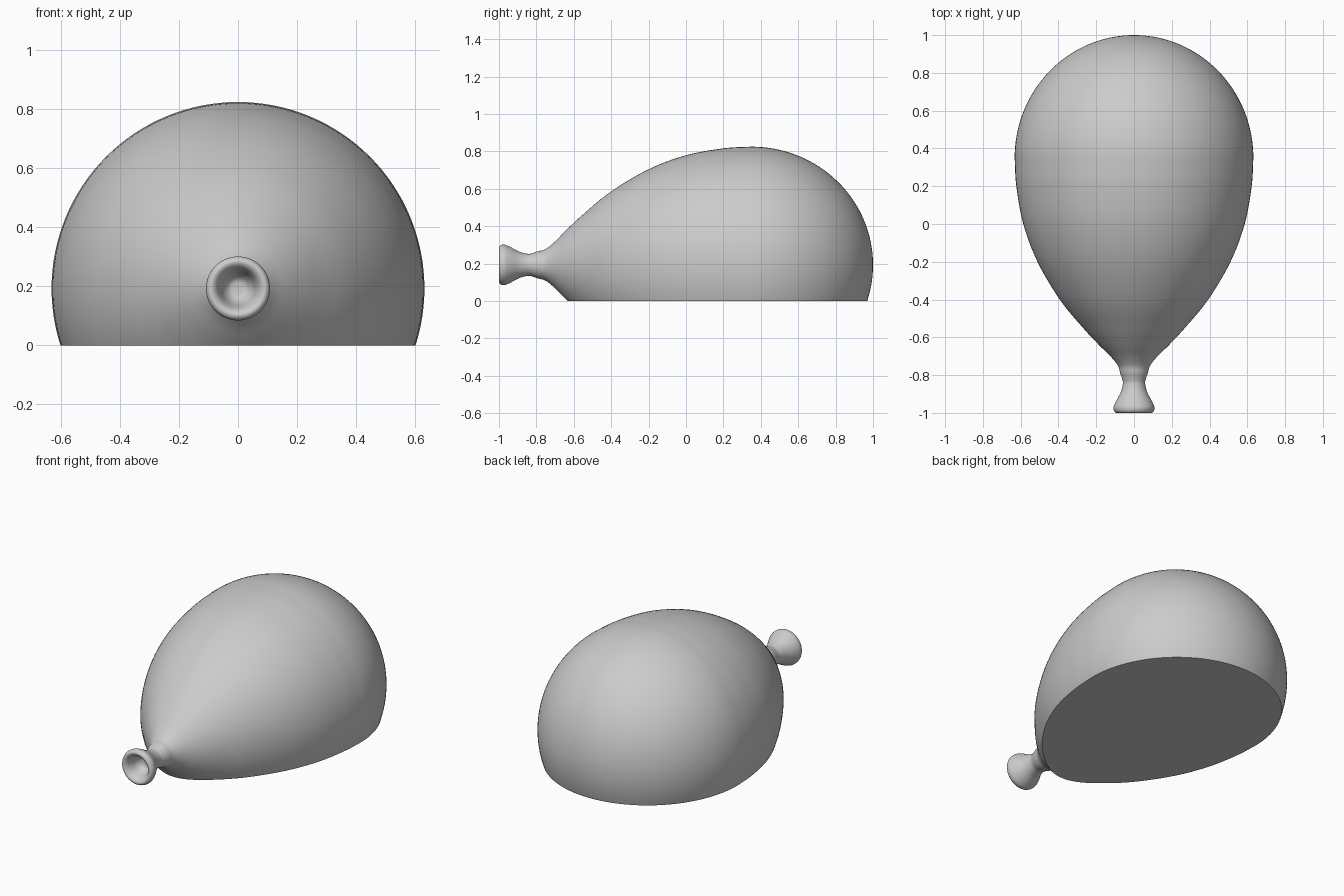
import bpy, bmesh, math
from mathutils import Vector, Matrix

cube = bpy.data.objects.get("Cube")
if cube:
    bpy.data.objects.remove(cube, do_unlink=True)

AXIS_Z = 0.193
SEGMENTS = 128


def make_material(name, value):
    mat = bpy.data.materials.new(name)
    mat.use_nodes = True
    color = (value, value, value, 1)
    mat.diffuse_color = color
    mat.node_tree.nodes["Principled BSDF"].inputs["Base Color"].default_value = color
    return mat


def smooth_path(points, steps=6):
    """Catmull-Rom curve through the points."""
    pts = [Vector(p) for p in points]
    pts = [2 * pts[0] - pts[1]] + pts + [2 * pts[-1] - pts[-2]]
    path = []
    for a, b, c, d in zip(pts, pts[1:], pts[2:], pts[3:]):
        for i in range(steps):
            t = i / steps
            path.append(0.5 * (2 * b + (c - a) * t + (2 * a - 5 * b + 4 * c - d) * t ** 2
                               + (3 * b - a - 3 * c + d) * t ** 3))
    return path + [pts[-2]]


# Profile as (y, radius): mouth hollow, rolled lip, neck, swelling body
outline = smooth_path([
    (-0.90, 0), (-0.905, 0.03), (-0.93, 0.05), (-0.965, 0.062), (-0.99, 0.074),
    (-1.0, 0.09), (-0.992, 0.104), (-0.97, 0.108), (-0.94, 0.096), (-0.89, 0.07),
    (-0.845, 0.059), (-0.82, 0.063), (-0.79, 0.073), (-0.75, 0.085), (-0.70, 0.125),
    (-0.64, 0.186), (-0.55, 0.27), (-0.4, 0.393), (-0.2, 0.511), (0, 0.586),
    (0.2, 0.623), (0.35, 0.632)])

# Rounded far end
for i in range(1, 33):
    a = math.pi / 2 * i / 32
    outline.append(Vector((0.35 + 0.65 * math.sin(a), 0.632 * math.cos(a))))

# Turn the profile about the long axis
bm = bmesh.new()
verts = [bm.verts.new((max(r, 0), y, 0)) for y, r in outline]
edges = [bm.edges.new(pair) for pair in zip(verts, verts[1:])]
bmesh.ops.spin(bm, geom=verts + edges, cent=(0, 0, 0), axis=(0, 1, 0),
               angle=2 * math.pi, steps=SEGMENTS, use_merge=True)
bmesh.ops.remove_doubles(bm, verts=bm.verts[:], dist=0.0001)
bmesh.ops.translate(bm, verts=bm.verts[:], vec=(0, 0, AXIS_Z))

# Slice the underside flat and close it
cut = bmesh.ops.bisect_plane(bm, geom=bm.verts[:] + bm.edges[:] + bm.faces[:],
                             plane_co=(0, 0, 0), plane_no=(0, 0, 1), clear_inner=True)
rim = [e for e in cut["geom_cut"] if isinstance(e, bmesh.types.BMEdge)]
bmesh.ops.contextual_create(bm, geom=rim)
bmesh.ops.recalc_face_normals(bm, faces=bm.faces[:])

mesh = bpy.data.meshes.new("balloon_body")
bm.to_mesh(mesh)
bm.free()
mesh.materials.append(make_material("plain grey", 0.6))
balloon = bpy.data.objects.new("balloon_body", mesh)
bpy.context.collection.objects.link(balloon)

bpy.context.view_layer.objects.active = balloon
balloon.select_set(True)
bpy.ops.object.shade_smooth_by_angle(angle=math.radians(40))
